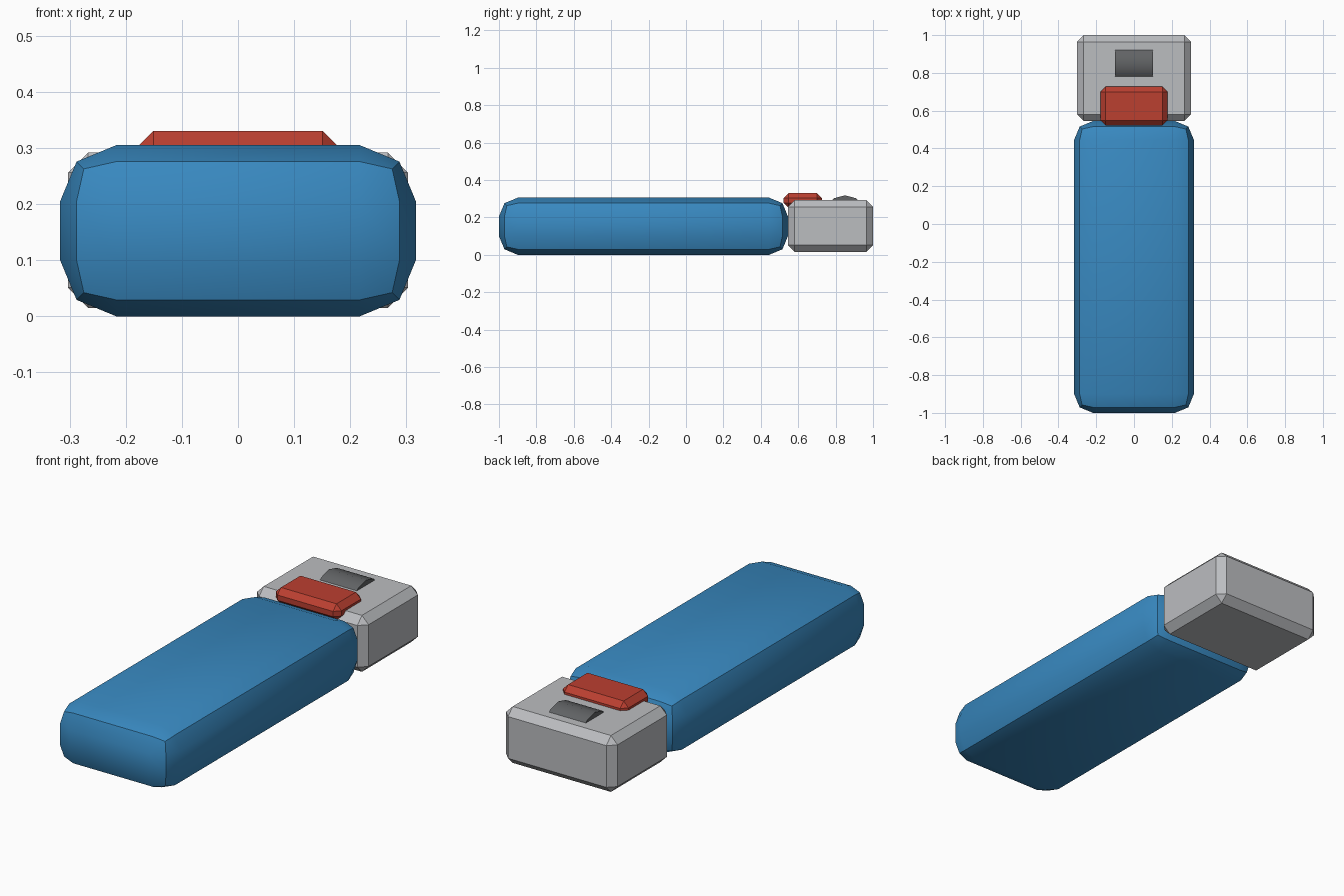
import bpy
import math
from mathutils import Matrix

cube = bpy.data.objects.get("Cube")
if cube:
    bpy.data.objects.remove(cube, do_unlink=True)


def material(name, rgb):
    m = bpy.data.materials.new(name)
    m.use_nodes = True
    m.diffuse_color = (*rgb, 1)
    bsdf = next(n for n in m.node_tree.nodes if n.type == 'BSDF_PRINCIPLED')
    bsdf.inputs["Base Color"].default_value = (*rgb, 1)
    return m


blue = material("blue plastic", (0.04, 0.25, 0.53))
steel = material("brushed steel", (0.50, 0.51, 0.53))
red = material("red plastic", (0.50, 0.05, 0.03))
dark = material("dark metal", (0.12, 0.125, 0.13))


def finish(obj, name, mat):
    obj.name = obj.data.name = name
    obj.data.materials.append(mat)
    bpy.ops.object.shade_smooth_by_angle(angle=math.radians(32))


def bevelled_box(name, low, high, bevel, segments, mat):
    """Box spanning low to high with its edges cut back inside that span."""
    centre = [(a + b) / 2 for a, b in zip(low, high)]
    size = [b - a for a, b in zip(low, high)]
    bpy.ops.mesh.primitive_cube_add(size=1, location=centre)
    obj = bpy.context.object
    obj.data.transform(Matrix.Diagonal((*size, 1)))
    mod = obj.modifiers.new("rounded edges", 'BEVEL')
    mod.width = bevel
    mod.segments = segments
    bpy.ops.object.modifier_apply(modifier=mod.name)
    finish(obj, name, mat)


# Rounded fuel body
bevelled_box("body", (-0.317, -1, 0), (0.317, 0.545, 0.305), 0.1, 2, blue)

# Chamfered metal hood
bevelled_box("hood", (-0.303, 0.545, 0.015), (0.303, 1, 0.292), 0.036, 1, steel)

# Thumb button straddling the joint
bevelled_box("thumb_button", (-0.178, 0.522, 0.25), (0.178, 0.727, 0.33), 0.027, 1, red)

# Spark wheel sunk in the hood, with its axle along x
bpy.ops.mesh.primitive_cylinder_add(vertices=12, radius=0.12, depth=0.2,
                                    location=(0, 0.85, 0.198))
wheel = bpy.context.object
wheel.data.transform(Matrix.Rotation(math.pi / 2, 4, 'Y'))
finish(wheel, "spark_wheel", dark)
